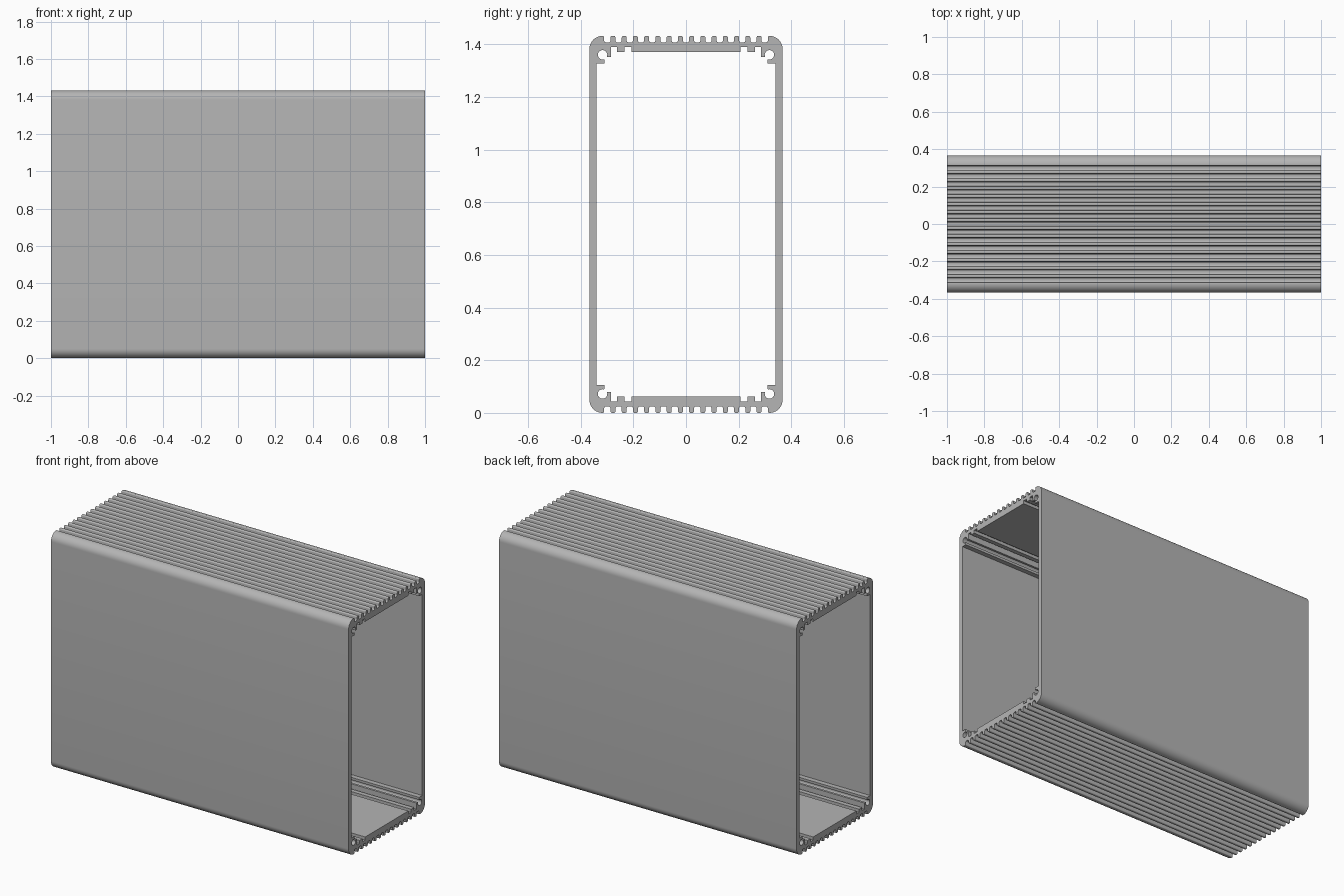
import bpy, bmesh, math
from mathutils import Vector

cube = bpy.data.objects.get("Cube")
if cube:
    bpy.data.objects.remove(cube, do_unlink=True)

LENGTH, HALF_W, HEIGHT = 2.0, 0.367, 1.432
HALF_H = HEIGHT / 2
WALL = 0.027
CORNER = 0.05
PITCH, GROOVES = 0.0427, 8      # grooves counted from the middle outwards
GROOVE_HALF, GROOVE_DEPTH = 0.012, 0.025


def arc(cy, cz, r, start, end, steps):
    """Points on an arc, angles in degrees."""
    angles = [math.radians(start + (end - start) * i / steps) for i in range(steps + 1)]
    return [(cy + r * math.cos(a), cz + r * math.sin(a)) for a in angles]


def four_way(quarter):
    """Mirror a quarter path (top middle to side middle) into a closed loop."""
    lower = [(y, -z) for y, z in reversed(quarter)]
    right = quarter + lower
    return right + [(-y, z) for y, z in reversed(right)]


# Outside: cooling fins with rounded roots and tips, then the rounded corner
def outer_quarter():
    floor = HALF_H - GROOVE_DEPTH
    g, root, tip = GROOVE_HALF, 0.008, 0.006
    half = arc(g - root, floor + root, root, -90, 0, 4)
    half += arc(g + tip, HALF_H - tip, tip, 180, 90, 4)
    points = []
    for i in range(GROOVES):
        y = i * PITCH
        if i:
            points += [(y - dy, z) for dy, z in reversed(half)]
        points += [(y + dy, z) for dy, z in half]
    return points + arc(HALF_W - CORNER, HALF_H - CORNER, CORNER, 90, 0, 10)


# Inside: thick middle plate, card slots, screw channel and shelf
def inner_quarter():
    plate, slot, hook, shelf = (z - HALF_H for z in (1.37, 1.389, 1.352, 1.327))
    wall = HALF_W - WALL
    points = [(0.207, plate), (0.207, slot), (0.234, slot), (0.234, plate),
              (0.262, plate), (0.262, slot), (0.285, slot), (0.285, hook),
              (0.299, hook)]
    points += arc(0.317, 1.36 - HALF_H, 0.018, 200, -110, 16)
    points += [(0.31, shelf + 0.012), (0.31, shelf), (wall, shelf)]
    return points


# Extrude the ring-shaped section along x
bm = bmesh.new()
for loop in (four_way(outer_quarter()), four_way(inner_quarter())):
    verts = [bm.verts.new((-LENGTH / 2, y, z + HALF_H)) for y, z in loop]
    for a, b in zip(verts, verts[1:] + verts[:1]):
        bm.edges.new((a, b))
bmesh.ops.triangle_fill(bm, use_beauty=True, use_dissolve=False, edges=bm.edges[:],
                        normal=Vector((1, 0, 0)))
result = bmesh.ops.extrude_face_region(bm, geom=bm.faces[:], use_keep_orig=True)
moved = [v for v in result["geom"] if isinstance(v, bmesh.types.BMVert)]
bmesh.ops.translate(bm, verts=moved, vec=(LENGTH, 0, 0))
bmesh.ops.recalc_face_normals(bm, faces=bm.faces[:])

mesh = bpy.data.meshes.new("finned_enclosure")
bm.to_mesh(mesh)
bm.free()
body = bpy.data.objects.new("finned_enclosure", mesh)
bpy.context.collection.objects.link(body)

# Plain aluminium grey
grey = bpy.data.materials.new("aluminium_grey")
grey.use_nodes = True
colour = (0.46, 0.46, 0.46, 1)
grey.diffuse_color = colour
grey.node_tree.nodes["Principled BSDF"].inputs["Base Color"].default_value = colour
mesh.materials.append(grey)

bpy.ops.object.select_all(action="DESELECT")
body.select_set(True)
bpy.context.view_layer.objects.active = body
bpy.ops.object.shade_smooth_by_angle(angle=math.radians(32))
